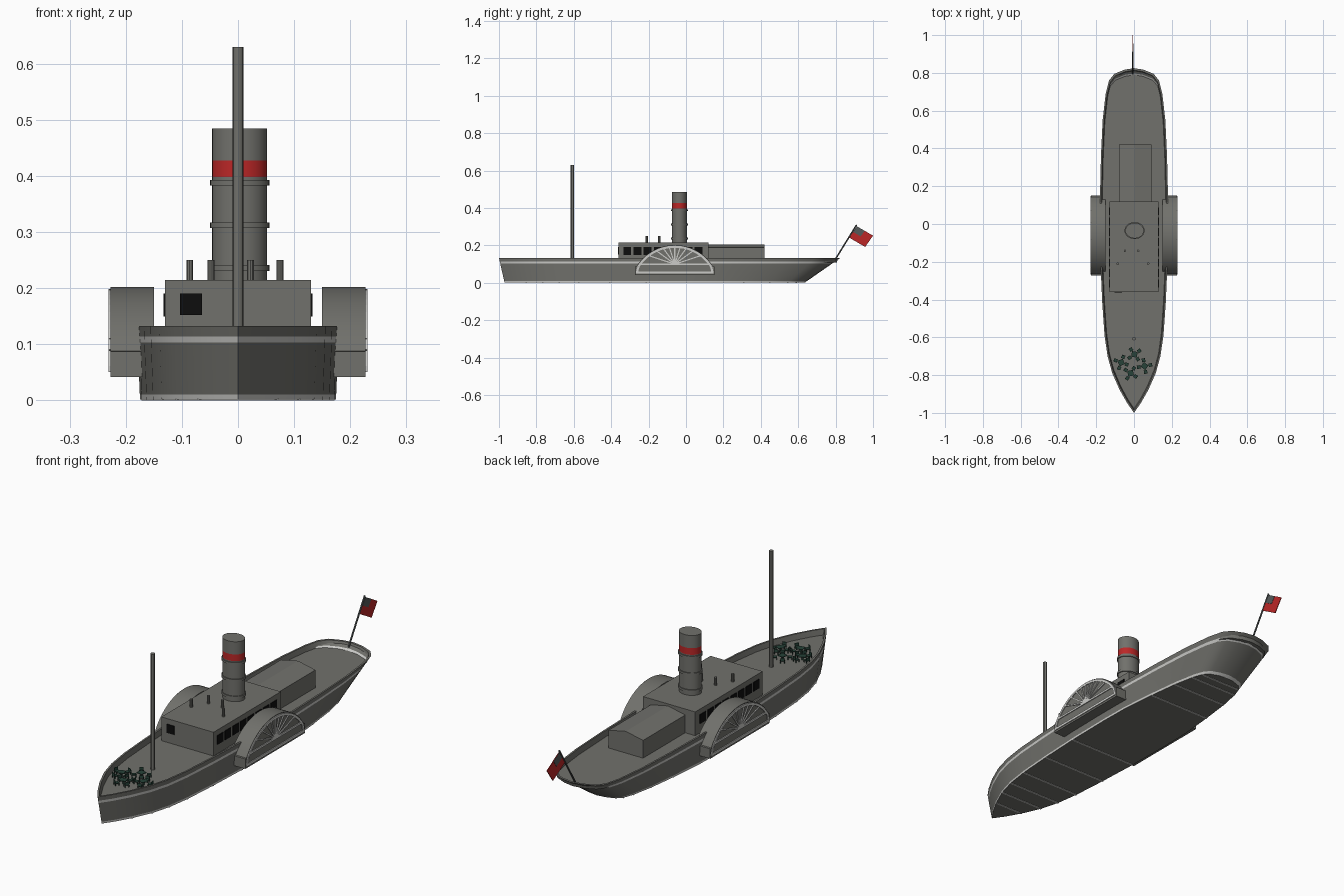
import bpy, bmesh, math
from mathutils import Vector, Matrix

if "Cube" in bpy.data.objects:
    bpy.data.objects.remove(bpy.data.objects["Cube"])

def mat(name, r, g, b):
    m = bpy.data.materials.new(name)
    m.diffuse_color = (r, g, b, 1)
    m.use_nodes = True
    m.node_tree.nodes["Principled BSDF"].inputs["Base Color"].default_value = m.diffuse_color
    return m

GREY = mat("warm grey", 0.165, 0.165, 0.15)
LIGHT = mat("light trim", 0.6, 0.6, 0.58)
RED = mat("red", 0.5, 0.02, 0.02)
BLACK = mat("window black", 0.004, 0.004, 0.004)
GREEN = mat("dark green", 0.02, 0.055, 0.04)
DARK = mat("pole grey", 0.09, 0.1, 0.1)

def finish(name, bm, mats, smooth=False, fix=True):
    if fix:
        bmesh.ops.recalc_face_normals(bm, faces=bm.faces)
    me = bpy.data.meshes.new(name)
    bm.to_mesh(me)
    bm.free()
    for m in mats:
        me.materials.append(m)
    ob = bpy.data.objects.new(name, me)
    bpy.context.collection.objects.link(ob)
    if smooth:
        bpy.ops.object.select_all(action='DESELECT')
        ob.select_set(True)
        bpy.context.view_layer.objects.active = ob
        bpy.ops.object.shade_smooth_by_angle(angle=math.radians(30))
    return ob

def add_box(bm, lo, hi, matrix=Matrix()):
    lo, hi = Vector(lo), Vector(hi)
    d = hi - lo
    bmesh.ops.create_cube(bm, size=1, matrix=matrix @ Matrix.Translation((lo + hi) / 2)
                          @ Matrix.Diagonal((d.x, d.y, d.z, 1)))

def box(name, lo, hi, m):
    bm = bmesh.new()
    add_box(bm, lo, hi)
    return finish(name, bm, [m])

def add_rod(bm, a, b, r, n=10):
    a, b = Vector(a), Vector(b)
    d = b - a
    M = Matrix.Translation((a + b) / 2) @ d.to_track_quat('Z', 'Y').to_matrix().to_4x4()
    bmesh.ops.create_cone(bm, cap_ends=True, segments=n, radius1=r, radius2=r,
                          depth=d.length, matrix=M)

def add_prism(bm, pts, axis, a, b):
    """Extrude a 2D profile along x (pts are y,z) or y (pts are x,z)."""
    put = (lambda p, c: (c, p[0], p[1])) if axis == 'x' else (lambda p, c: (p[0], c, p[1]))
    A = [bm.verts.new(put(p, a)) for p in pts]
    B = [bm.verts.new(put(p, b)) for p in pts]
    bm.faces.new(A)
    bm.faces.new(B[::-1])
    for i in range(len(pts)):
        j = (i + 1) % len(pts)
        bm.faces.new((A[i], A[j], B[j], B[i]))

# hull: half deck outline lofted through height levels, with a recessed deck
half = [(0, -1), (.035, -.95), (.075, -.88), (.115, -.79), (.14, -.7), (.156, -.59),
        (.168, -.42), (.177, -.22), (.18, 0), (.18, .15), (.175, .36), (.166, .55),
        (.15, .69), (.132, .76), (.104, .795), (.05, .817), (0, .825)]
outline = half + [(-x, y) for x, y in half[-2:0:-1]]
TOP = 0.133

def hull_point(x, y, z):
    low = 1 - z / TOP                      # 1 at the keel, 0 at the rim
    sx = 1 - 0.03 * low
    if y > 0.1:
        sx -= 0.2 * low * (y - 0.1) / 0.7
        y -= low * 0.19 * ((y - 0.1) / 0.72) ** 1.3
    if y < 0:
        y *= 1 - 0.03 * low
    return (x * sx, y, z)

bm = bmesh.new()
rings = [[bm.verts.new(hull_point(x, y, z)) for x, y in outline]
         for z in (0.002, 0.011, 0.06, 0.103, 0.114, TOP)]
rings.append([bm.verts.new((x * 0.955, y * 0.987, TOP)) for x, y in outline])
rings.append([bm.verts.new((x * 0.93, y * 0.977, 0.108)) for x, y in outline])
for k in range(len(rings) - 1):
    for i in range(len(outline)):
        j = (i + 1) % len(outline)
        f = bm.faces.new((rings[k][i], rings[k][j], rings[k + 1][j], rings[k + 1][i]))
        f.material_index = 1 if k in (0, 3) else 0
bm.faces.new(rings[0])
bm.faces.new(rings[-1])
finish("hull", bm, [GREY, LIGHT], smooth=True)

# light strips across the flat bottom
bm = bmesh.new()
for i in (2, 3, 4, 5, 6, 7, 10, 11, 12, 13):
    x, y, _ = hull_point(*half[i], 0)
    add_box(bm, (-x, y - 0.004, 0), (x, y + 0.004, 0.003))
finish("bottom_strips", bm, [LIGHT])

# deckhouses
box("main_deckhouse", (-.13, -.36, .1), (.13, .12, .215), GREY)
bm = bmesh.new()
add_prism(bm, [(-.08, .1), (.092, .1), (.092, .188), (.006, .206), (-.08, .188)], 'y', .115, .42)
finish("aft_deckhouse", bm, [GREY])

# windows
bm = bmesh.new()
for s in (-1, 1):
    for i in range(8):
        y = -.335 + i * .0545
        add_box(bm, (s * .131 - .002, y, .15), (s * .131 + .002, y + .042, .191))
add_box(bm, (-.103, -.363, .152), (-.064, -.358, .191))
finish("windows", bm, [BLACK])

# roof vents
bm = bmesh.new()
for x, y in ((-.086, -.21), (-.048, -.142), (.022, -.142), (.075, -.21)):
    add_rod(bm, (x, y, .21), (x, y, .25), .0065)
finish("roof_vents", bm, [GREY], smooth=True)

# funnel: oval column with a red band and three hoops
def oval(name, rx, ry, z0, z1, m):
    bm = bmesh.new()
    bmesh.ops.create_cone(bm, cap_ends=True, segments=32, radius1=1, radius2=1, depth=1,
                          matrix=Matrix.Translation((.003, -.035, (z0 + z1) / 2))
                          @ Matrix.Diagonal((rx, ry, z1 - z0, 1)))
    finish(name, bm, [m], smooth=True)

oval("funnel_lower", .049, .041, .21, .398, GREY)
oval("funnel_red_band", .049, .041, .398, .428, RED)
oval("funnel_upper", .049, .041, .428, .485, GREY)
for z in (.236, .312, .388):
    oval("funnel_hoop", .053, .045, z - .005, z + .005, GREY)

# paddle boxes with a fan grille on the outside
CY, CZ, R = -.06, -.038, .24

def arc(r, zmin, n=20):
    a = math.acos((zmin - CZ) / r)
    return [(CY + r * math.sin(-a + 2 * a * i / n), CZ + r * math.cos(-a + 2 * a * i / n))
            for i in range(n + 1)]

def add_bar(bm, p, q, w, x0, x1):
    p, q = Vector(p), Vector(q)
    n = (q - p).normalized()
    n = Vector((-n.y, n.x)) * w / 2
    add_prism(bm, [p + n, q + n, q - n, p - n], 'x', x0, x1)

for s, side in ((1, "right"), (-1, "left")):
    bm = bmesh.new()
    add_prism(bm, [(-.272, .042), (-.272, .087)] + arc(R, .088) + [(.152, .087), (.152, .042)],
              'x', s * .15, s * .227)
    finish(side + "_paddle_box", bm, [GREY], smooth=True)
    bm = bmesh.new()
    x0, x1 = s * .225, s * .231
    r = R - .009
    rim = [(-.262, .056)] + arc(r, .088) + [(.142, .056)]
    for p, q in zip(rim, rim[1:]):
        add_bar(bm, p, q, .011, x0, x1)
    add_bar(bm, (-.268, .056), (.148, .056), .011, x0, x1)
    add_bar(bm, (-.24, .1), (.12, .1), .009, x0, x1)
    h = .1 - CZ
    for i in range(1, 10):
        a = math.pi * i / 10
        t = -h * math.sin(a) + math.sqrt(r * r - (h * math.cos(a)) ** 2)
        d = Vector((math.cos(a), math.sin(a)))
        add_bar(bm, Vector((CY, .1)), Vector((CY, .1)) + d * t, .006, x0, x1)
    finish(side + "_paddle_grille", bm, [LIGHT])

# mast and flag staff
bm = bmesh.new()
add_rod(bm, (0, -.607, .1), (0, -.607, .63), .0095, 12)
finish("mast", bm, [GREY], smooth=True)
bm = bmesh.new()
add_rod(bm, (-.006, .795, .12), (-.006, .912, .31), .004, 8)
finish("flag_staff", bm, [DARK], smooth=True)

# flag hanging from the staff, with a grey upper corner
o, u, v = Vector((.914, .302)), Vector((.086, -.05)), Vector((-.042, -.06))
for name, a, b, c, d, t, m in (("flag", 0, 1, 0, 1, .0015, RED),
                               ("flag_corner", 0, .48, 0, .5, .0025, DARK)):
    bm = bmesh.new()
    add_prism(bm, [o + u * a + v * c, o + u * b + v * c, o + u * b + v * d, o + u * a + v * d],
              'x', -.006 - t, -.006 + t)
    finish(name, bm, [m])

# tables with four chairs each on the fore deck
for x, y, ang in ((-.068, -.733, 25), (.002, -.69, -10), (.056, -.752, -35), (-.018, -.79, 12)):
    bm = bmesh.new()
    M = Matrix.Translation((x, y, .108)) @ Matrix.Rotation(math.radians(ang), 4, 'Z')
    add_box(bm, (-.015, -.015, .016), (.015, .015, .019), M)
    add_box(bm, (-.003, -.003, 0), (.003, .003, .016), M)
    for k in range(4):
        C = M @ Matrix.Rotation(math.pi / 2 * k + math.pi / 4, 4, 'Z') @ Matrix.Translation((.031, 0, 0))
        add_box(bm, (-.009, -.009, .009), (.009, .009, .012), C)
        add_box(bm, (.007, -.009, .012), (.01, .009, .024), C)
        for px in (-.008, .008):
            for py in (-.008, .008):
                add_box(bm, (px - .0015, py - .0015, 0), (px + .0015, py + .0015, .009), C)
    finish("deck_table_set", bm, [GREEN])
